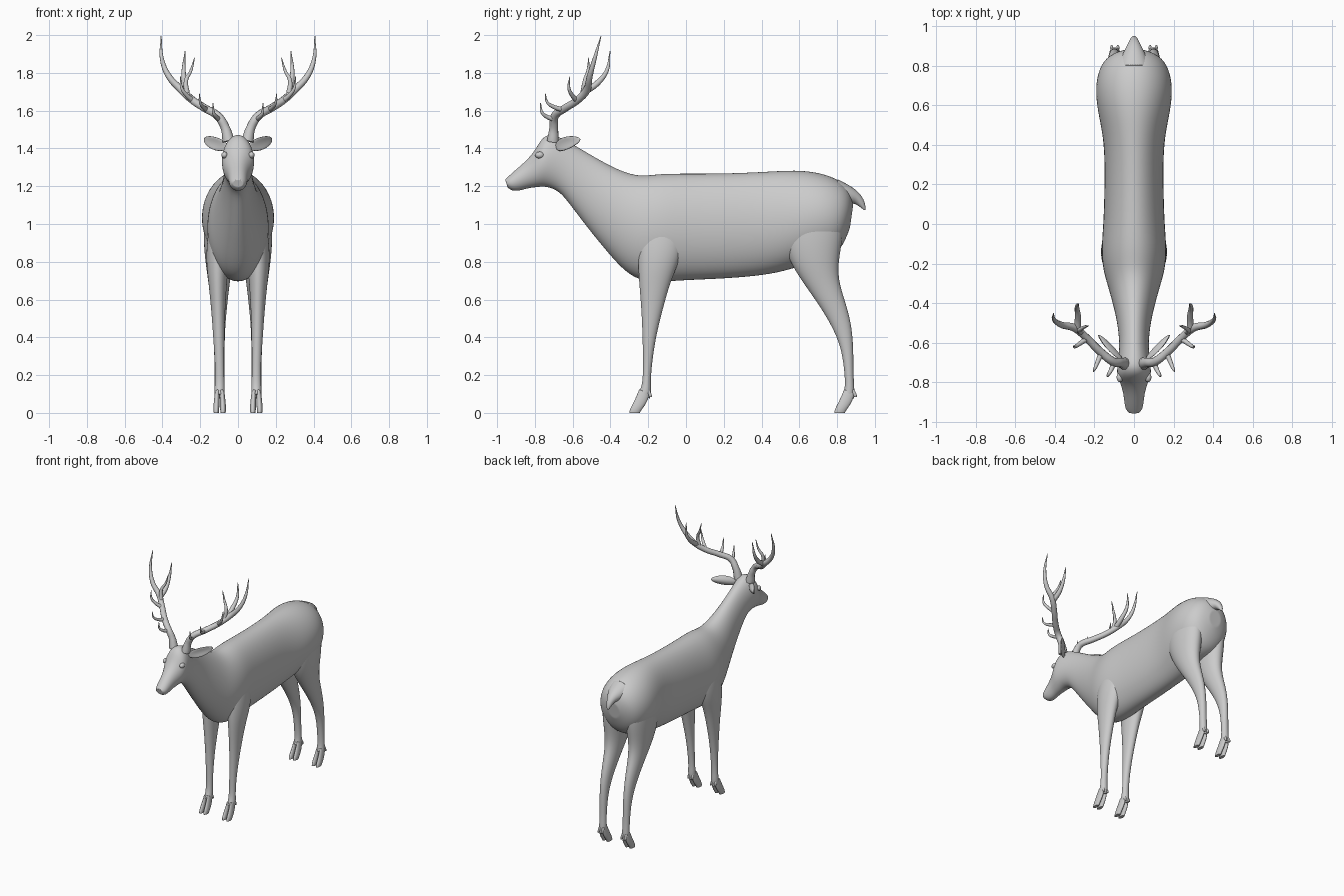
import bpy, bmesh
from math import sin, cos, pi
from mathutils import Vector, Matrix


def finish(bm, name, mirror=False, levels=2):
    bmesh.ops.recalc_face_normals(bm, faces=bm.faces)
    for f in bm.faces:
        f.smooth = True
    me = bpy.data.meshes.new(name)
    bm.to_mesh(me)
    bm.free()
    ob = bpy.data.objects.new(name, me)
    bpy.context.collection.objects.link(ob)
    if mirror:
        ob.modifiers.new("Mirror", 'MIRROR').use_mirror_merge = False
    if levels:
        ob.modifiers.new("Smooth", 'SUBSURF').levels = levels
        ob.modifiers["Smooth"].render_levels = levels
    return ob


def add_loft(bm, rings, sides=14, grow=1.03):
    """Ring = (y, z) and (y, z) of its two side-profile points, half width, x centre."""
    rows = []
    for y0, z0, y1, z1, w, xc in rings:
        c = Vector((xc, (y0 + y1) / 2, (z0 + z1) / 2))
        h = Vector((0, (y0 - y1) / 2, (z0 - z1) / 2)) * grow
        rows.append([bm.verts.new(c + h * cos(2 * pi * i / sides)
                                  + Vector((w * grow * sin(2 * pi * i / sides), 0, 0)))
                     for i in range(sides)])
    for a, b in zip(rows, rows[1:]):
        for i in range(sides):
            j = (i + 1) % sides
            bm.faces.new((a[i], a[j], b[j], b[i]))
    for end in (rows[0], rows[-1]):
        f = bm.faces.new(end)
        bmesh.ops.inset_region(bm, faces=[f], thickness=0.004)


# Torso, neck and head in one loft from rump to nose
body = [
    (.885, 1.10, .868, .98, .05), (.872, 1.18, .83, .88, .13),
    (.80, 1.24, .77, .82, .177), (.70, 1.272, .67, .80, .195),
    (.58, 1.285, .55, .76, .182), (.42, 1.274, .42, .73, .148),
    (.20, 1.265, .20, .712, .147), (0, 1.265, 0, .705, .153),
    (-.13, 1.265, -.13, .695, .165), (-.22, 1.252, -.25, .70, .155),
    (-.29, 1.26, -.34, .765, .13), (-.38, 1.295, -.43, .87, .105),
    (-.48, 1.35, -.52, .98, .083), (-.58, 1.41, -.61, 1.10, .073),
    (-.66, 1.455, -.665, 1.17, .076), (-.72, 1.48, -.72, 1.195, .084),
    (-.768, 1.45, -.76, 1.20, .086), (-.80, 1.385, -.80, 1.195, .07),
    (-.85, 1.33, -.84, 1.19, .055), (-.90, 1.288, -.885, 1.175, .049),
    (-.94, 1.252, -.925, 1.176, .044), (-.957, 1.235, -.945, 1.195, .028),
]
bm = bmesh.new()
add_loft(bm, [r + (0,) for r in body], 16)
finish(bm, "body_and_head")

# Tail
bm = bmesh.new()
add_loft(bm, [(.80, 1.24, .80, 1.12, .08, 0), (.87, 1.205, .85, 1.10, .06, 0),
              (.915, 1.17, .885, 1.11, .036, 0), (.943, 1.13, .905, 1.10, .024, 0),
              (.952, 1.09, .928, 1.085, .014, 0), (.95, 1.073, .942, 1.073, .006, 0)], 10)
finish(bm, "tail")

# Legs
front_leg = [
    (-.22, 1.05, -.03, 1.05, .05, .09), (-.255, .92, 0, .92, .065, .10),
    (-.255, .80, -.035, .80, .062, .108), (-.25, .70, -.08, .70, .05, .108),
    (-.237, .56, -.12, .56, .038, .105), (-.23, .41, -.158, .41, .030, .102),
    (-.228, .28, -.178, .28, .025, .098), (-.228, .18, -.187, .18, .024, .097),
    (-.238, .13, -.183, .12, .028, .097), (-.255, .10, -.19, .075, .026, .097),
]
hind_leg = [
    (.52, 1.10, .82, 1.12, .07, .105), (.50, .93, .84, .96, .088, .098),
    (.55, .79, .81, .82, .075, .10), (.64, .66, .805, .71, .056, .10),
    (.725, .54, .84, .60, .043, .10), (.787, .43, .875, .48, .032, .10),
    (.825, .33, .887, .35, .028, .099), (.841, .20, .886, .20, .025, .098),
    (.842, .13, .893, .12, .028, .097), (.83, .10, .89, .075, .026, .097),
]
for name, leg, dy in (("front_leg", front_leg, 0), ("hind_leg", hind_leg, 1.085)):
    bm = bmesh.new()
    add_loft(bm, leg, 12)
    finish(bm, name + "s", True)
    # Split hooves with a dewclaw behind each toe
    bm = bmesh.new()
    for s in (-1, 1):
        toe = [(-.25, .125, -.19, .10, .014, .012), (-.27, .075, -.207, .05, .016, .016),
               (-.295, .028, -.232, .018, .017, .018), (-.302, .008, -.24, .004, .015, .018),
               (-.302, 0, -.242, 0, .014, .018)]
        claw = [(-.215, .125, -.195, .125, .008, .014), (-.205, .10, -.18, .10, .009, .016),
                (-.195, .084, -.179, .084, .005, .016)]
        for part in (toe, claw):
            add_loft(bm, [(a + dy, b, c + dy, d, w, .097 + s * x) for a, b, c, d, w, x in part], 8)
    finish(bm, name + "_hooves", True)

# Ears: flattened ovals, cupped towards the front
bm = bmesh.new()
axis = Vector((.12, .125, .04)).normalized()
side = axis.cross(Vector((0, 0, 1))).normalized()
up = side.cross(axis)
bmesh.ops.create_uvsphere(bm, u_segments=20, v_segments=16, radius=1)
for v in bm.verts:
    x, y, z = v.co
    width = .034 * (1 - .15 * z)
    v.co = (Vector((.118, -.625, 1.428)) + axis * (z * .092)
            + up * (x * width) + side * (y * .014 + .014 * x * x))
finish(bm, "ears", True, 0)

# Eyes and brows
bm = bmesh.new()
bmesh.ops.create_uvsphere(bm, u_segments=16, v_segments=10, radius=1,
                          matrix=Matrix.Translation((.071, -.775, 1.365))
                          @ Matrix.Diagonal((.017, .024, .018, 1)))
finish(bm, "eyes", True, 0)

# Antlers: tapered curves, each point = (x, y, z, radius)
antler = [
    [(.05, -.705, 1.44, .032), (.068, -.70, 1.51, .024), (.105, -.695, 1.57, .022),
     (.17, -.645, 1.61, .021), (.24, -.575, 1.655, .020), (.30, -.525, 1.71, .020),
     (.365, -.51, 1.78, .016), (.402, -.485, 1.87, .011), (.407, -.45, 1.995, .002)],
    [(.285, -.535, 1.70, .018), (.283, -.47, 1.745, .016), (.288, -.42, 1.81, .011),
     (.28, -.402, 1.915, .002)],
    [(.27, -.545, 1.69, .015), (.275, -.535, 1.76, .011), (.25, -.52, 1.81, .008),
     (.23, -.515, 1.88, .002)],
    [(.235, -.575, 1.65, .015), (.275, -.605, 1.685, .011), (.298, -.62, 1.72, .008),
     (.305, -.615, 1.78, .002)],
    [(.165, -.65, 1.605, .015), (.185, -.70, 1.62, .011), (.20, -.735, 1.645, .007),
     (.205, -.745, 1.69, .002)],
    [(.10, -.695, 1.555, .015), (.115, -.735, 1.567, .011), (.13, -.762, 1.59, .008),
     (.132, -.77, 1.64, .002)],
]
cu = bpy.data.curves.new("antlers", 'CURVE')
cu.dimensions = '3D'
cu.bevel_depth = 1
cu.bevel_resolution = 3
cu.resolution_u = 6
cu.use_fill_caps = True
for s in (-1, 1):
    for path in antler:
        sp = cu.splines.new('BEZIER')
        sp.bezier_points.add(len(path) - 1)
        for p, (x, y, z, r) in zip(sp.bezier_points, path):
            p.co = (s * x, y, z)
            p.radius = r
            p.handle_left_type = p.handle_right_type = 'AUTO'
ob = bpy.data.objects.new("antlers", cu)
bpy.context.collection.objects.link(ob)
bpy.context.view_layer.objects.active = ob
ob.select_set(True)
bpy.ops.object.convert(target='MESH')
bpy.ops.object.shade_smooth()
